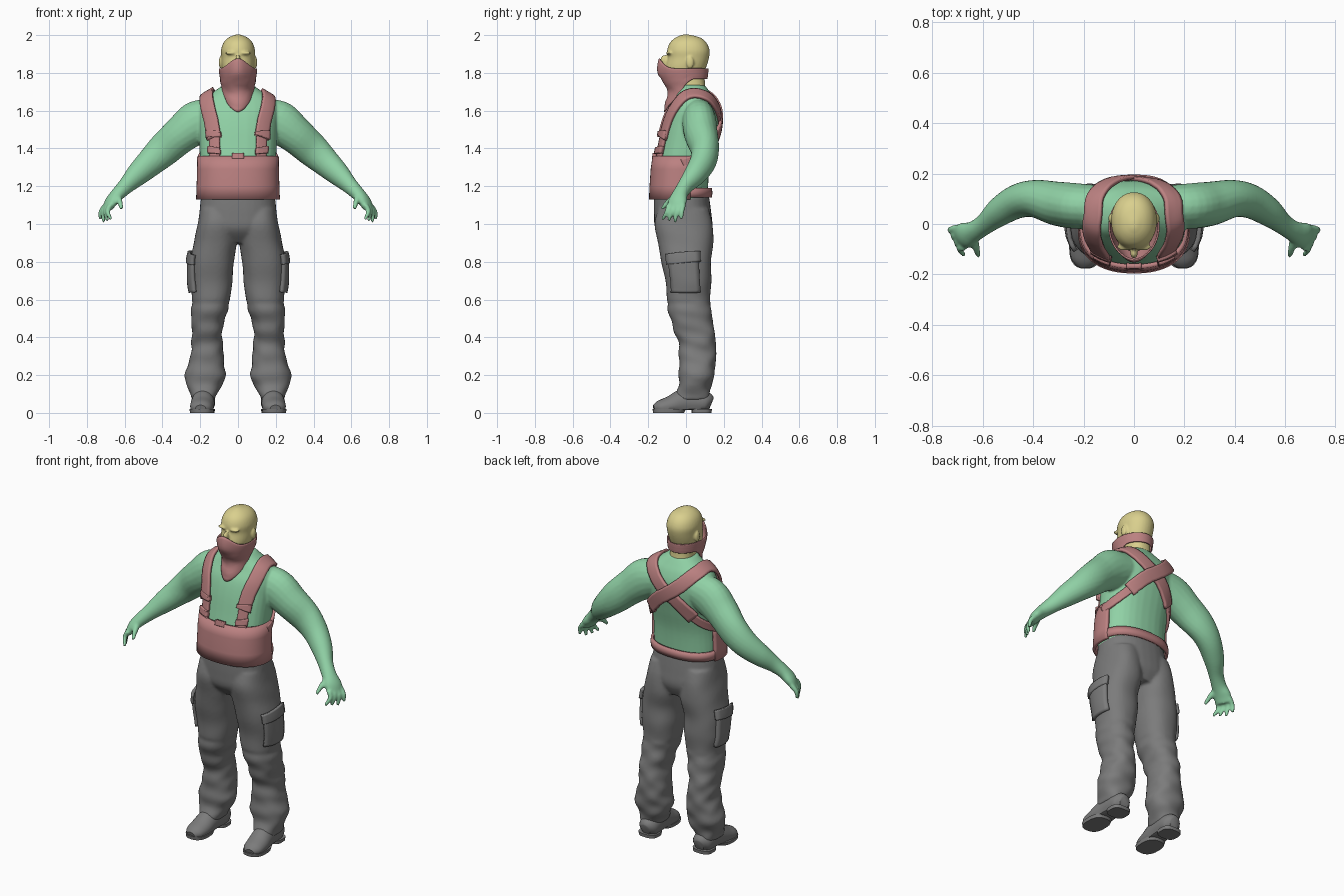
import bpy, bmesh, math
from mathutils import Vector, Matrix
from mathutils.bvhtree import BVHTree

cube = bpy.data.objects.get("Cube")
if cube:
    bpy.data.objects.remove(cube, do_unlink=True)


def material(name, *rgb):
    m = bpy.data.materials.new(name)
    m.use_nodes = True
    m.diffuse_color = (*rgb, 1)
    m.node_tree.nodes["Principled BSDF"].inputs["Base Color"].default_value = (*rgb, 1)
    return m


SKIN = material("khaki skin", .70, .63, .27)
SHIRT = material("green shirt", .28, .64, .38)
HARNESS = material("dusty red fabric", .50, .22, .22)
TROUSER = material("grey cloth", .2, .2, .2)


def finish(name, bm, mat, voxel=0, thick=0, angle=40):
    """Turn a bmesh into an object, optionally fused by voxels or thickened."""
    bmesh.ops.recalc_face_normals(bm, faces=bm.faces)
    me = bpy.data.meshes.new(name)
    bm.to_mesh(me)
    bm.free()
    me.materials.append(mat)
    ob = bpy.data.objects.new(name, me)
    bpy.context.collection.objects.link(ob)
    bpy.ops.object.select_all(action='DESELECT')
    ob.select_set(True)
    bpy.context.view_layer.objects.active = ob
    bpy.ops.object.shade_smooth_by_angle(angle=math.radians(angle))
    if voxel:
        r = ob.modifiers.new("fuse", 'REMESH')
        r.mode, r.voxel_size, r.use_smooth_shade = 'VOXEL', voxel, True
        s = ob.modifiers.new("soften", 'SMOOTH')
        s.factor, s.iterations = .5, 5
    if thick:
        s = ob.modifiers.new("thickness", 'SOLIDIFY')
        s.thickness, s.offset = thick, 0
    return ob


def spline(rows, steps=5):
    """Catmull-Rom interpolation of number rows."""
    out, last = [], len(rows) - 1
    for i in range(last):
        a, b, c, d = (rows[min(max(i + k, 0), last)] for k in (-1, 0, 1, 2))
        for s in range(steps):
            t = s / steps
            out.append([q + t / 2 * (r - p + t * (2*p - 5*q + 4*r - s3 + t * (3*(q - r) + s3 - p)))
                        for p, q, r, s3 in zip(a, b, c, d)])
    return out + [list(rows[-1])]


def skin(bm, rings, closed=True):
    """Bridge point rings with quads; closed rings get end caps."""
    vs = [[bm.verts.new(p) for p in ring] for ring in rings]
    n = len(vs[0])
    for a, b in zip(vs, vs[1:]):
        for i in range(n if closed else n - 1):
            j = (i + 1) % n
            bm.faces.new((a[i], a[j], b[j], b[i]))
    if closed:
        bm.faces.new(vs[0])
        bm.faces.new(vs[-1])


def oval(a, cx, w, y0, y1, z, p=2.3):
    c, s = math.cos(a), math.sin(a)
    bend = lambda v: math.copysign(abs(v) ** (2 / p), v)
    return Vector((cx + w * bend(c), (y0 + y1) / 2 + (y1 - y0) / 2 * bend(s), z))


def angles(n=32):
    return [math.tau * i / n for i in range(n)]


def stack(bm, rows, side=1, wrinkle=0, p=2.3):
    """Horizontal ovals: (z, centre x, half width, front y, back y)."""
    rings = []
    for z, cx, w, y0, y1 in spline(rows):
        k = wrinkle * math.sin(z * 55) if z < .6 else wrinkle * .3 * math.sin(z * 30)
        ring = [oval(a, cx, w + k * math.sin(a * 2 + z * 20), y0 + k, y1 + k * math.cos(a * 3), z, p)
                for a in angles()]
        rings.append([(v.x * side, v.y, v.z) for v in ring])
    skin(bm, rings)


def tube(bm, rows, side=1, floor=0):
    """Swept ovals: (x, y, z, horizontal radius, upright radius)."""
    rows, rings = spline(rows), []
    for i, (x, y, z, rh, rv) in enumerate(rows):
        t = Vector(rows[min(i + 1, len(rows) - 1)][:3]) - Vector(rows[max(i - 1, 0)][:3])
        u = t.cross(Vector((0, 0, 1))).normalized()
        v = u.cross(t).normalized()
        pts = [Vector((x, y, z)) + u * rh * math.cos(a) + v * rv * math.sin(a) for a in angles(20)]
        rings.append([(q.x * side, q.y, max(q.z, floor)) for q in pts])
    skin(bm, rings)


def blob(bm, loc, size):
    bmesh.ops.create_uvsphere(bm, u_segments=20, v_segments=12, radius=1,
                              matrix=Matrix.Translation(loc) @ Matrix.Diagonal((*size, 1)))


def surface(ob):
    bpy.context.view_layer.update()
    return BVHTree.FromObject(ob, bpy.context.evaluated_depsgraph_get())


def ribbon(name, tree, path, half, mat, side=1, lift=.008, thick=.016):
    """A fabric strip laid on a surface along a path."""
    rows, strips = spline(path, 6), []
    hits = [tree.find_nearest(Vector((x * side, y, z)))[:2] for x, y, z in rows]
    for i, (p, n) in enumerate(hits):
        t = hits[min(i + 1, len(hits) - 1)][0] - hits[max(i - 1, 0)][0]
        across = t.cross(n).normalized()
        strip = []
        for k in range(-3, 4):
            q, m = tree.find_nearest(p + across * half * k / 3)[:2]
            strip.append(q + (m + n).normalized() * lift)
        strips.append(strip)
    bm = bmesh.new()
    skin(bm, strips, closed=False)
    return finish(name, bm, mat, thick=thick)


# Shirt: torso, sleeves and hands fused together
bm = bmesh.new()
stack(bm, [(1.05, 0, .185, -.15, .11), (1.16, 0, .2, -.165, .115), (1.3, 0, .2, -.165, .125),
           (1.42, 0, .205, -.145, .15), (1.52, 0, .21, -.125, .17), (1.6, 0, .21, -.1, .17),
           (1.66, 0, .19, -.065, .15), (1.7, 0, .13, -.05, .125), (1.735, 0, .08, -.04, .1)])
for side in (1, -1):
    tube(bm, [(.1, .07, 1.57, .08, .09), (.21, .07, 1.54, .09, .115), (.3, .08, 1.475, .088, .1),
              (.39, .1, 1.395, .075, .09), (.46, .09, 1.33, .068, .077), (.53, .05, 1.265, .058, .063),
              (.59, 0, 1.205, .042, .045), (.635, -.03, 1.16, .042, .036),
              (.67, -.045, 1.12, .052, .03), (.692, -.055, 1.08, .045, .02)], side)
    for i in range(4):
        y = -.092 + .026 * i
        tip = Vector((.672 + .019 * i, -.125 + .033 * i, 1.025 - .008 * (i % 3)))
        tube(bm, [(.675 + .008 * i, y, 1.1, .014, .015), (.69 + .012 * i, y - .008, 1.065, .013, .013),
                  (*tip, .009, .009)], side)
    tube(bm, [(.64, -.05, 1.15, .02, .02), (.625, -.095, 1.115, .015, .015),
              (.617, -.128, 1.08, .009, .009)], side)
shirt = finish("shirt_and_arms", bm, SHIRT, voxel=.007)

# Trousers: hips and two wrinkled legs fused together
bm = bmesh.new()
stack(bm, [(1.15, 0, .195, -.17, .122), (1.05, 0, .205, -.17, .135),
           (.97, 0, .2, -.16, .14), (.9, 0, .12, -.1, .11)])
for side in (1, -1):
    stack(bm, [(1.08, .11, .09, -.15, .12), (1, .11, .105, -.165, .14), (.9, .12, .115, -.15, .145),
               (.8, .138, .116, -.13, .132), (.7, .142, .112, -.11, .135), (.6, .143, .1, -.1, .128),
               (.5, .158, .09, -.085, .14), (.4, .165, .08, -.05, .155), (.32, .162, .085, -.035, .16),
               (.25, .17, .1, -.04, .155), (.18, .175, .105, -.035, .145),
               (.12, .18, .08, -.05, .128), (.07, .185, .066, -.055, .12)], side, wrinkle=.006)
trousers = finish("trousers", bm, TROUSER, voxel=.009)

# Head with ears, brow and nose, plus the neck
bm = bmesh.new()
stack(bm, [(1.74, 0, .05, -.08, .07), (1.78, 0, .07, -.105, .085), (1.83, 0, .084, -.108, .107),
           (1.88, 0, .088, -.098, .122), (1.92, 0, .09, -.1, .125), (1.96, 0, .077, -.085, .108),
           (1.987, 0, .05, -.055, .075), (2.003, 0, .012, -.018, .015)], p=2.1)
stack(bm, [(1.67, 0, .075, -.05, .11), (1.75, 0, .066, -.05, .1), (1.82, 0, .066, -.05, .1)])
blob(bm, (0, -.115, 1.865), (.015, .022, .03))
for side in (1, -1):
    blob(bm, (side * .035, -.09, 1.905), (.035, .016, .009))
    blob(bm, (side * .092, .022, 1.855), (.01, .02, .033))
finish("head", bm, SKIN, voxel=.006)

# Face scarf: raised over the nose, pointed at the chest
profile = spline([(1.57, .07, -.115, .1), (1.64, .08, -.108, .1), (1.7, .084, -.09, .1),
                  (1.75, .088, -.118, .108), (1.8, .096, -.135, .114), (1.84, .099, -.135, .116),
                  (1.89, .096, -.125, .12)], 8)
rows = []
for t in range(17):
    row = []
    for a in angles(48) + [math.tau]:
        f = -math.sin(a)
        top = 1.825 + .055 * max(f, 0) ** 5
        low = 1.768 - .178 * max((f + .4) / 1.4, 0) ** 1.4
        z = low + (top - low) * t / 16
        _, w, y0, y1 = min(profile, key=lambda r: abs(r[0] - z))
        fold = .003 * math.sin(z * 110 + 3 * math.cos(a)) * (z < 1.76)
        v = oval(a, 0, w + fold, y0 + fold, y1, z, 2)
        v.y -= .014 * max(f, 0) ** 12 * (z > 1.78)
        row.append(v)
    rows.append(row)
bm = bmesh.new()
skin(bm, rows, closed=False)
bmesh.ops.remove_doubles(bm, verts=bm.verts, dist=.0001)
scarf = finish("face_scarf", bm, HARNESS, thick=.008, angle=60)
soft = scarf.modifiers.new("soften", 'SMOOTH')
soft.iterations = 3


def wrap(name, start, end, rows, thick):
    """Part of a waist ring between two angles in degrees."""
    bm = bmesh.new()
    sweep = [math.radians(start + (end - start) * i / 40) for i in range(41)]
    skin(bm, [[oval(a, 0, w, y0, y1, z) for a in sweep] for z, w, y0, y1 in rows], closed=False)
    finish(name, bm, HARNESS, thick=thick)


# Belly panel in front and belt behind
wrap("belly_panel", 165, 375, [(1.13, .213, -.187, .13), (1.2, .21, -.184, .13),
                               (1.29, .208, -.178, .13), (1.36, .204, -.168, .13)], .018)
wrap("back_belt", -10, 190, [(1.14, .205, -.16, .13), (1.165, .208, -.16, .133),
                             (1.19, .205, -.16, .13)], .014)

# Shoulder straps crossing at the back, with buckles
body = surface(shirt)
for side, tag in ((1, "left"), (-1, "right")):
    lift = .009 if side > 0 else .016
    ribbon(tag + "_shoulder_strap", body,
           [(.162, -.2, 1.47), (.175, -.15, 1.58), (.185, -.07, 1.67), (.18, .03, 1.73),
            (.155, .14, 1.69), (.06, .25, 1.59), (-.07, .25, 1.49), (-.17, .18, 1.4)],
           .038, HARNESS, side, lift)
    ribbon(tag + "_side_strap", body, [(-.16, .19, 1.41), (-.21, .1, 1.36), (-.23, -.02, 1.32)],
           .022, HARNESS, side, .008)
    ribbon(tag + "_front_strap", body, [(.145, -.2, 1.34), (.152, -.2, 1.42), (.162, -.2, 1.5)],
           .028, HARNESS, side)
    for z in (1.4, 1.49):
        ribbon(tag + "_buckle", body, [(.15 + (z - 1.4) / 8, -.2, z - .018), (.152 + (z - 1.4) / 8, -.2, z + .018)],
               .04 if z > 1.45 else .033, HARNESS, side, .016, .024)
ribbon("panel_clip", body, [(0, -.2, 1.35), (0, -.2, 1.38)], .03, HARNESS, 1, .012, .02)

# Cargo pockets with flaps
cloth = surface(trousers)
for side, tag in ((1, "left"), (-1, "right")):
    ribbon(tag + "_pocket", cloth, [(.3, -.02, .82), (.3, -.015, .74), (.3, -.01, .63)],
           .085, TROUSER, side, .006, .02)
    ribbon(tag + "_pocket_flap", cloth, [(.3, -.025, .86), (.3, -.02, .795)],
           .1, TROUSER, side, .014, .018)

# Shoes with separate heel and sole
for side, tag in ((1, "left"), (-1, "right")):
    bm = bmesh.new()
    tube(bm, [(.18, .133, .045, .03, .035), (.18, .1, .055, .058, .06), (.184, 0, .06, .06, .07),
              (.19, -.08, .038, .063, .053), (.195, -.14, .028, .055, .038),
              (.198, -.17, .022, .028, .02)], side, floor=.014)
    stack(bm, [(0, .182, .058, .03, .135), (.02, .182, .06, .03, .137)], side, p=3)
    stack(bm, [(0, .192, .062, -.174, -.01), (.02, .192, .065, -.177, .0)], side, p=2.6)
    finish(tag + "_shoe", bm, TROUSER)
